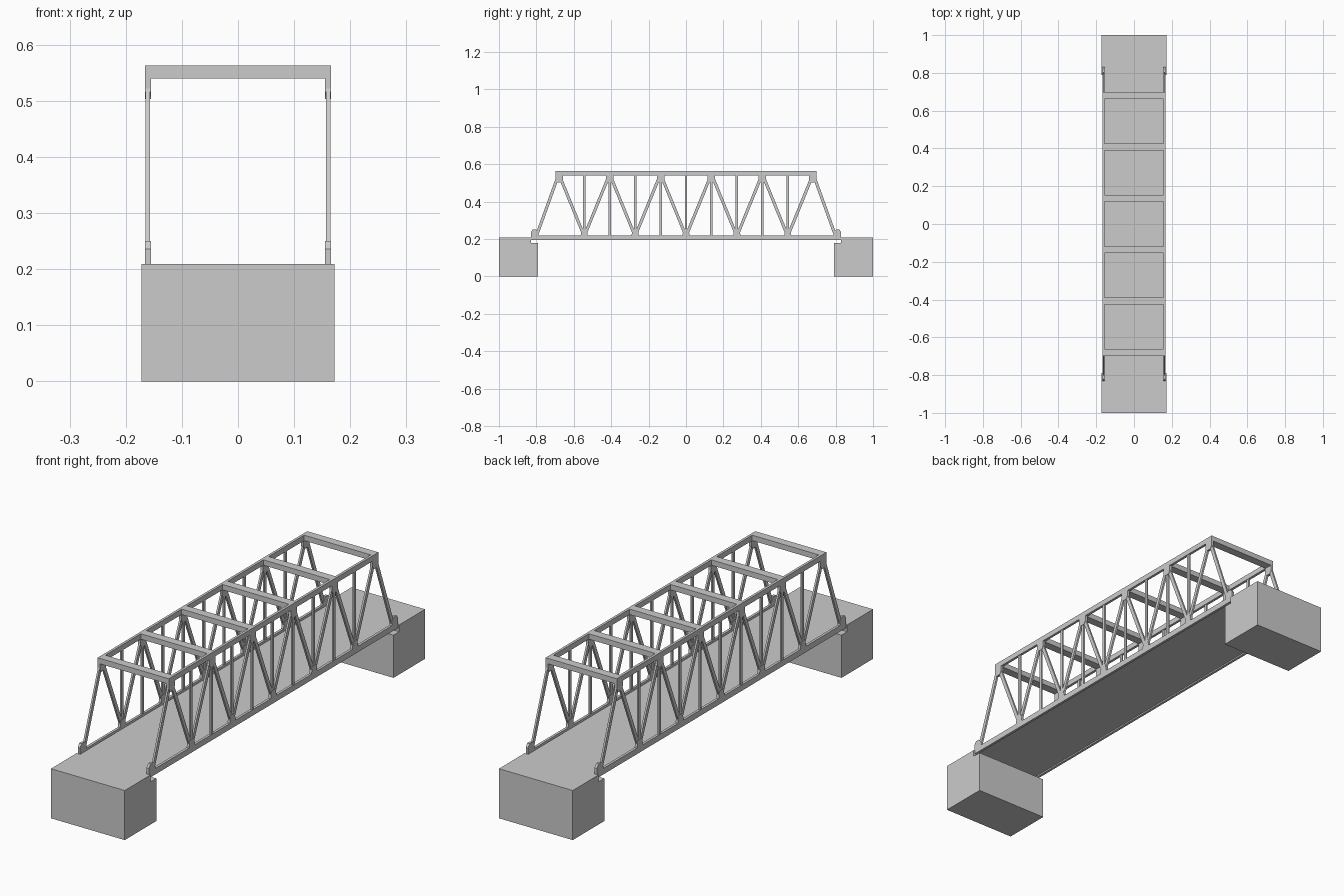
import bpy, bmesh, math
from mathutils import Vector, Matrix

if "Cube" in bpy.data.objects:
    bpy.data.objects.remove(bpy.data.objects["Cube"])

XI, XO = 0.155, 0.166          # inner and outer faces of a truss
XC = (XI + XO) / 2
P = 0.136                      # half panel length
ZB, ZT = 0.215, 0.548          # chord node heights


def finish(name, bm):
    bmesh.ops.recalc_face_normals(bm, faces=bm.faces)
    me = bpy.data.meshes.new(name)
    bm.to_mesh(me)
    bm.free()
    ob = bpy.data.objects.new(name, me)
    bpy.context.collection.objects.link(ob)
    return ob


def add_plate(bm, pts, x0, x1):
    """Extrude a (y, z) outline from x0 to x1."""
    f = bm.faces.new([bm.verts.new((x0, y, z)) for y, z in pts])
    r = bmesh.ops.extrude_face_region(bm, geom=[f])
    vs = [v for v in r["geom"] if isinstance(v, bmesh.types.BMVert)]
    bmesh.ops.translate(bm, verts=vs, vec=(x1 - x0, 0, 0))


def rect(y0, y1, z0, z1):
    return [(y0, z0), (y1, z0), (y1, z1), (y0, z1)]


def box(name, x0, x1, y0, y1, z0, z1):
    bm = bmesh.new()
    add_plate(bm, rect(y0, y1, z0, z1), x0, x1)
    return finish(name, bm)


def add_bar(bm, a, b, width, thick):
    """Flat bar between two (y, z) points in the truss plane."""
    a, b = Vector(a), Vector(b)
    d = (b - a).normalized()
    n = Vector((-d.y, d.x)) * width / 2
    add_plate(bm, [a + n, b + n, b - n, a - n], XC - thick / 2, XC + thick / 2)


def mirror_x(ob):
    m = ob.modifiers.new("other_side", "MIRROR")
    m.use_axis[0] = True


# stepped abutments
for s, n in ((-1, "front"), (1, "back")):
    bm = bmesh.new()
    add_plate(bm, [(s * y, z) for y, z in
                   ((1, 0), (0.79, 0), (0.79, 0.18), (0.828, 0.18), (0.828, 0.209), (1, 0.209))],
              -0.172, 0.172)
    finish(n + "_abutment", bm)

# road deck
box("deck", -XI - 0.002, XI + 0.002, -0.828, 0.828, 0.2, 0.209)

# chords
mirror_x(box("bottom_chord", XI, XO, -0.83, 0.83, 0.194, 0.219))
mirror_x(box("top_chord", XI, XO, -0.698, 0.698, 0.54, 0.563))

# diagonals zigzag between bottom and top nodes
bm = bmesh.new()
for i in range(-6, 6):
    z = (ZB, ZT) if i % 2 == 0 else (ZT, ZB)
    y0 = max(i * P, -0.8)
    y1 = min((i + 1) * P, 0.8)
    add_bar(bm, (y0, z[0]), (y1, z[1]), 0.016, 0.008)
mirror_x(finish("diagonals", bm))

# vertical posts
bm = bmesh.new()
for i in range(-4, 5):
    add_bar(bm, (i * P, ZB), (i * P, ZT), 0.013, 0.007)
mirror_x(finish("posts", bm))

# gusset plates
bm = bmesh.new()
for i in range(-5, 6):
    c = i * P
    if i % 2 == 0:
        pts = [(-0.02, 0.215), (0.02, 0.215), (0.014, 0.25), (-0.014, 0.25)]
    elif abs(i) == 5:
        s = 1 if i > 0 else -1
        pts = [(s * y, z) for y, z in
               ((0.018, 0.545), (0.018, 0.517), (0.010, 0.503), (-0.012, 0.503), (-0.022, 0.517), (-0.022, 0.545))]
    else:
        pts = [(-0.02, 0.545), (0.02, 0.545), (0.02, 0.517), (0.012, 0.503), (-0.012, 0.503), (-0.02, 0.517)]
    add_plate(bm, [(c + y, z) for y, z in pts], XI, XO)
for s in (-1, 1):
    add_plate(bm, [(s * y, z) for y, z in
                   ((0.83, 0.21), (0.83, 0.236), (0.82, 0.25), (0.802, 0.25), (0.79, 0.235), (0.785, 0.21))],
              XI, XO)
mirror_x(finish("gussets", bm))

# overhead cross beams
for k in range(6):
    y = (-5 + 2 * k) * P
    box("cross_beam_%d" % (k + 1), -XI - 0.002, XI + 0.002, y - 0.018, y + 0.018, 0.54, 0.563)
